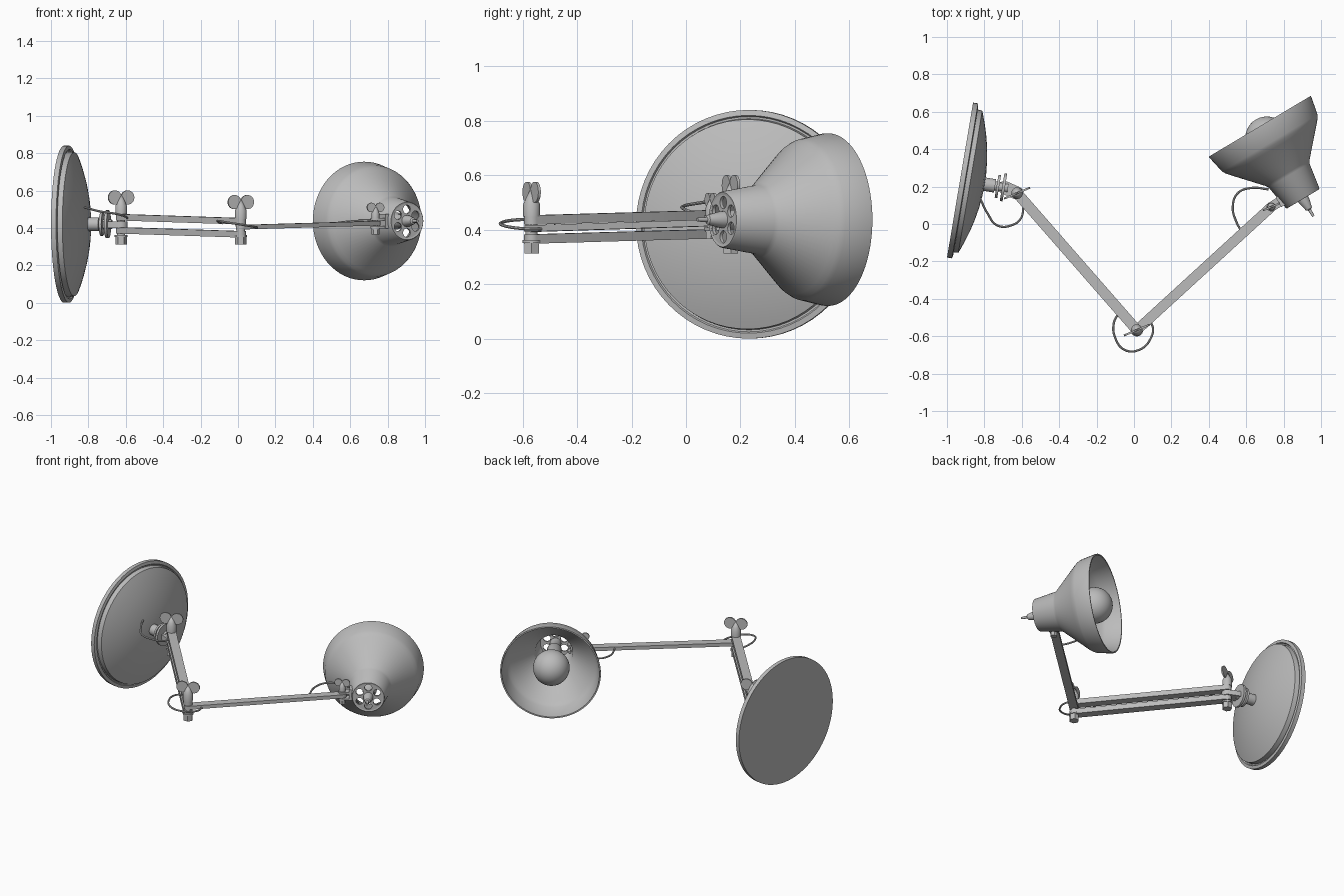
import bpy, bmesh, math
from mathutils import Vector, Matrix

cube = bpy.data.objects.get("Cube")
if cube:
    bpy.data.objects.remove(cube)

GREY = (0.5, 0.5, 0.5, 1)
mat = bpy.data.materials.new("grey_paint")
mat.diffuse_color = GREY
mat.use_nodes = True
mat.node_tree.nodes["Principled BSDF"].inputs["Base Color"].default_value = GREY
parts = []
UP = Vector((0, 0, 1))


def add(name, mesh, matrix=Matrix()):
    ob = bpy.data.objects.new(name, mesh)
    bpy.context.collection.objects.link(ob)
    ob.matrix_world = matrix
    mesh.materials.clear()
    mesh.materials.append(mat)
    parts.append(ob)
    return ob


def finish(bm, name, matrix):
    bmesh.ops.remove_doubles(bm, verts=bm.verts, dist=1e-5)
    bmesh.ops.recalc_face_normals(bm, faces=bm.faces)
    mesh = bpy.data.meshes.new(name)
    bm.to_mesh(mesh)
    bm.free()
    return add(name, mesh, matrix)


def frame(origin, axis):
    """Local z along axis, local y as near to world up as possible."""
    axis = Vector(axis).normalized()
    rot = Matrix() if axis.z > 0.99 else axis.to_track_quat('Z', 'Y').to_matrix().to_4x4()
    return Matrix.Translation(origin) @ rot


def lathe(name, profile, origin, axis=UP, segs=32, closed=False):
    """Revolve (radius, height) points around the axis."""
    bm = bmesh.new()
    rings = [[bm.verts.new((r * math.cos(t), r * math.sin(t), h))
              for t in (2 * math.pi * i / segs for i in range(segs))] for r, h in profile]
    pairs = list(zip(rings, rings[1:])) + ([(rings[-1], rings[0])] if closed else [])
    for a, b in pairs:
        for i in range(segs):
            j = (i + 1) % segs
            bm.faces.new((a[i], a[j], b[j], b[i]))
    return finish(bm, name, frame(origin, axis))


def rod(name, radius, lo, hi, origin, axis=UP, segs=24):
    return lathe(name, [(0, lo), (radius, lo), (radius, hi), (0, hi)], origin, axis, segs)


def bar(name, p, q, width, height, rounded=True):
    """Flat bar from p to q, with round or square ends."""
    p, q = Vector(p), Vector(q)
    d, w = q - p, width / 2
    n = 8 if rounded else 1
    outline = []
    for x, start in ((d.length, -90), (0, 90)):
        for i in range(n + 1):
            t = math.radians(start + 180 * i / n)
            outline.append((x + (w * math.cos(t) if rounded else 0), w * math.sin(t), -height / 2))
    bm = bmesh.new()
    face = bm.faces.new([bm.verts.new(c) for c in outline])
    ext = bmesh.ops.extrude_face_region(bm, geom=[face])
    bmesh.ops.translate(bm, vec=(0, 0, height),
                        verts=[v for v in ext["geom"] if isinstance(v, bmesh.types.BMVert)])
    x = d.normalized()
    y = UP.cross(x).normalized()
    z = x.cross(y)
    rot = Matrix((x, y, z)).transposed().to_4x4()
    return finish(bm, name, Matrix.Translation(p) @ rot)


def curve_part(name, curve, matrix=Matrix()):
    """Turn a curve into a mesh part."""
    ob = bpy.data.objects.new(name + "_path", curve)
    bpy.context.collection.objects.link(ob)
    bpy.context.view_layer.update()
    mesh = bpy.data.meshes.new_from_object(ob.evaluated_get(bpy.context.evaluated_depsgraph_get()))
    bpy.data.objects.remove(ob)
    mesh.name = name
    return add(name, mesh, matrix)


def cable(name, points):
    cu = bpy.data.curves.new(name, 'CURVE')
    cu.dimensions = '3D'
    cu.bevel_depth, cu.bevel_resolution, cu.resolution_u = 0.006, 2, 8
    cu.use_fill_caps = True
    sp = cu.splines.new('BEZIER')
    sp.bezier_points.add(len(points) - 1)
    for bp, co in zip(sp.bezier_points, points):
        bp.co = co
        bp.handle_left_type = bp.handle_right_type = 'AUTO'
    return curve_part(name, cu)


def wing_bolt(name, x, y, lo, hi, s=1.0):
    """Vertical bolt with hex head below and a two-lobed wing nut above."""
    o = Vector((x, y, 0))
    rod(name + "_shaft", 0.022 * s, lo + 0.01, hi, o)
    rod(name + "_hex_head", 0.031 * s, lo, lo + 0.04 * s, o, segs=6)
    rod(name + "_washer", 0.034 * s, lo + 0.04 * s, lo + 0.05 * s, o)
    lathe(name + "_wing_nut", [(0, hi - .045 * s), (.031 * s, hi - .045 * s), (.031 * s, hi),
                               (.022 * s, hi + .02 * s), (0, hi + .065 * s)], o)
    side = Vector((0.92, 0.39, 0))
    face = Vector((-0.39, 0.92, 0))
    for k, label in ((-1, "right"), (1, "left")):
        rod(f"{name}_{label}_wing", 0.038 * s, -0.005, 0.005,
            o + side * (0.037 * s * k) + UP * (hi + 0.045 * s), face)


# Domed wall base
BASE = Vector((-0.93, 0.235, 0.42))
N = Vector((0.986, -0.166, 0))
dome = [(r, 0.134 - 0.53 * r * r) for r in (0.385, 0.36, 0.32, 0.26, 0.2, 0.13, 0.06, 0)]
lathe("base_plate", [(0, 0), (0.42, 0), (0.42, 0.027), (0.4, 0.031), (0.395, 0.024),
                     (0.388, 0.024)] + dome, BASE, N, 64)

# Swivel between base and arm
rod("swivel_stem", 0.036, 0.12, 0.19, BASE, N)
rod("swivel_disc_back", 0.062, 0.198, 0.212, BASE, N)
rod("swivel_disc_front", 0.075, 0.228, 0.243, BASE, N)
rod("swivel_pin", 0.025, 0.18, 0.26, BASE, N)
J1, J2, J3 = (-0.625, 0.165), (0.015, -0.567), (0.735, 0.092)
hub = BASE + N * 0.24
for z, label in ((0.425, "upper"), (0.408, "lower")):
    bar(f"swivel_lug_{label}", (hub.x, hub.y, z), (*J1, z), 0.07, 0.017)

# Rear arm, a pair of parallel bars
for dz, label in ((0.035, "upper"), (-0.035, "lower")):
    bar(f"rear_arm_{label}", (*J1, 0.422 + dz), (*J2, 0.401 + dz), 0.056, 0.034)
# Front arm, a single bar
bar("front_arm", (*J2, 0.404), (*J3, 0.425), 0.054, 0.024)

# Joints
wing_bolt("shoulder_bolt", *J1, 0.312, 0.518)
wing_bolt("elbow_bolt", *J2, 0.312, 0.493)
wing_bolt("lamp_bolt", *J3, 0.365, 0.48, 0.66)

# Lamp shade, thin walled and open at the rim
RIM = Vector((0.6725, 0.5225, 0.437))
A = Vector((0.512, -0.859, 0))
outer = [(0.317, 0), (0.317, 0.008), (0.297, 0.104), (0.287, 0.122), (0.272, 0.14),
         (0.137, 0.29), (0.127, 0.305), (0.104, 0.447), (0.1, 0.452)]
inner = [(r - 0.009, h - 0.002 if h > 0.01 else h) for r, h in reversed(outer)]
lathe("lamp_shade", outer + inner, RIM, A, 64, closed=True)

# Vented end cap with six round holes
cap = bpy.data.curves.new("vent_cap", 'CURVE')
cap.dimensions, cap.fill_mode, cap.extrude = '2D', 'BOTH', 0.006
circles = [(0, 0, 0.099, 48)]
for k in range(6):
    t = math.radians(90 + 60 * k)
    circles.append((0.063 * math.cos(t), 0.063 * math.sin(t), 0.023, 20))
for cx, cy, r, n in circles:
    sp = cap.splines.new('POLY')
    sp.points.add(n - 1)
    sp.use_cyclic_u = True
    for i, pt in enumerate(sp.points):
        t = 2 * math.pi * i / n
        pt.co = (cx + r * math.cos(t), cy + r * math.sin(t), 0, 1)
curve_part("vent_cap", cap, frame(RIM + A * 0.443, A))

# Cord grip on the cap
lathe("cord_grip", [(0, 0.44), (0.032, 0.44), (0.03, 0.465), (0.018, 0.515), (0.009, 0.52),
                    (0.007, 0.56), (0, 0.56)], RIM, A, 20)

# Bulb and socket
bulb = [(0.115 * math.sin(t), 0.073 - 0.115 * math.cos(t))
        for t in (math.radians(a) for a in range(0, 151, 10))]
lathe("bulb", bulb + [(0.042, 0.21), (0.036, 0.25), (0, 0.25)], RIM, A, 32)
lathe("bulb_socket", [(0, 0.235), (0.046, 0.235), (0.046, 0.34), (0.036, 0.36),
                      (0.036, 0.44), (0, 0.44)], RIM, A, 24)

# Bracket from front arm to shade neck
U = Vector((0.859, 0.512, 0))
neck = RIM + A * 0.4 - U * 0.104
for z, label in ((0.447, "upper"), (0.403, "lower")):
    bar(f"shade_bracket_{label}", (*J3, z), (neck.x, neck.y, z), 0.052, 0.012)
bar("shade_bracket_plate", neck - U * 0.018, neck + U * 0.004, 0.06, 0.075, False)

# Cables looping past each joint
cable("base_cable", [(-0.82, 0.13, 0.51), (-0.785, 0.06, 0.5), (-0.73, -0.008, 0.487),
                     (-0.65, -0.005, 0.475), (-0.605, 0.03, 0.462), (-0.59, 0.1, 0.45)])
cable("elbow_cable", [(-0.085, -0.48, 0.425), (-0.108, -0.53, 0.435), (-0.1, -0.61, 0.437),
                      (-0.05, -0.673, 0.428), (0.03, -0.672, 0.416), (0.09, -0.61, 0.405),
                      (0.1, -0.55, 0.402), (0.075, -0.51, 0.404)])
cable("lamp_cable", [(0.575, -0.04, 0.42), (0.548, 0.01, 0.42), (0.528, 0.09, 0.424),
                     (0.555, 0.165, 0.43), (0.63, 0.193, 0.437), (0.72, 0.185, 0.44)])

# Smooth the round surfaces, keep hard edges
bpy.context.view_layer.update()
bpy.ops.object.select_all(action='DESELECT')
for ob in parts:
    ob.select_set(True)
bpy.context.view_layer.objects.active = parts[0]
bpy.ops.object.shade_smooth_by_angle(angle=math.radians(32))
